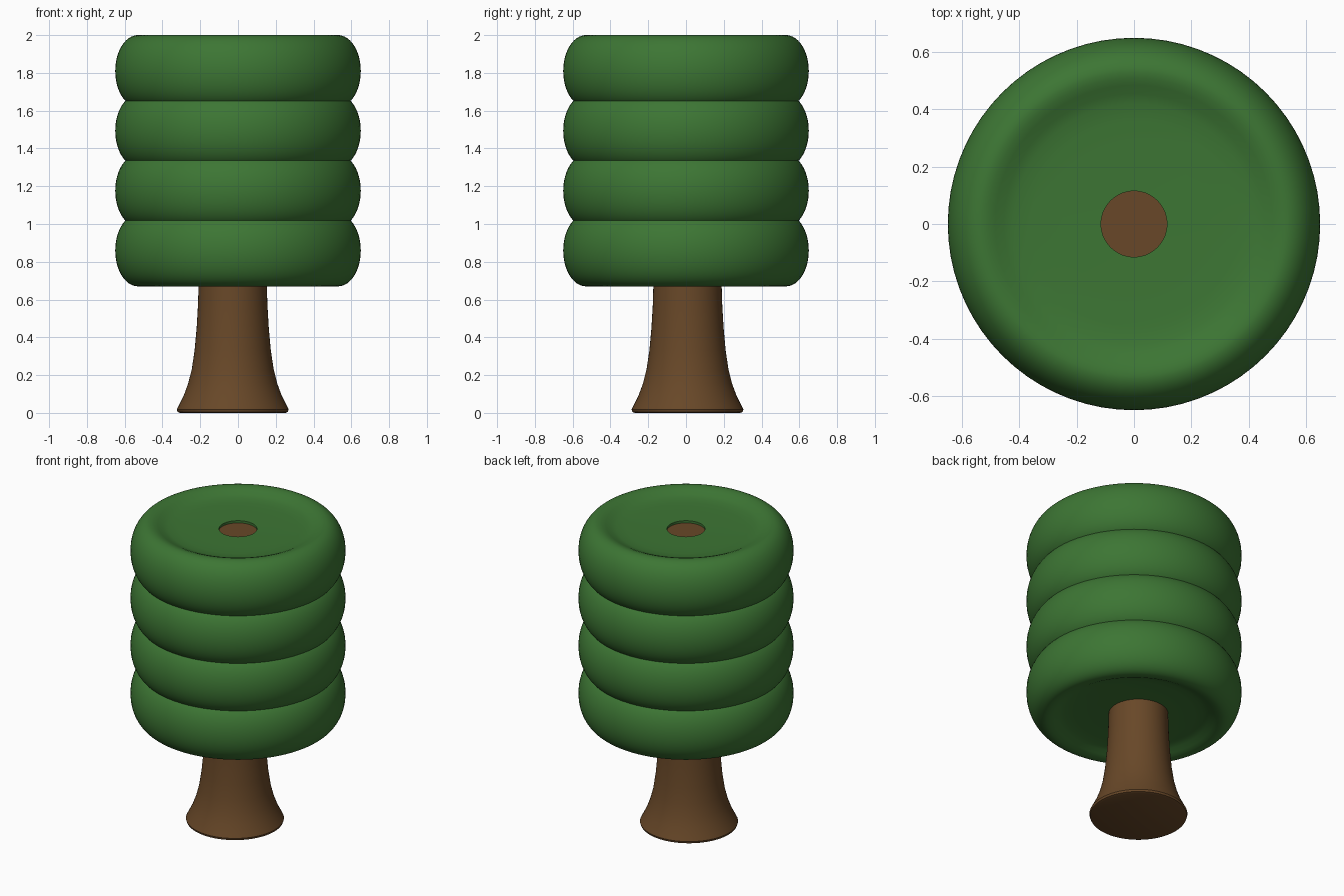
import bpy
import bmesh
import math

if "Cube" in bpy.data.objects:
    bpy.data.objects.remove(bpy.data.objects["Cube"])


def material(name, color):
    m = bpy.data.materials.new(name)
    m.diffuse_color = (*color, 1.0)
    m.use_nodes = True
    m.node_tree.nodes["Principled BSDF"].inputs["Base Color"].default_value = m.diffuse_color
    return m


leaf_green = material("leaf green", (0.046, 0.180, 0.034))
bark_brown = material("bark brown", (0.138, 0.064, 0.021))


def lathe(name, profile, mat, location, steps=72):
    """Spin an (r, z) profile, listed from top to bottom, around the z axis."""
    bm = bmesh.new()
    rings = []
    for r, z in profile:
        if r == 0:
            rings.append([bm.verts.new((0, 0, z))] * steps)
        else:
            rings.append([bm.verts.new((r * math.cos(2 * math.pi * i / steps),
                                        r * math.sin(2 * math.pi * i / steps), z))
                          for i in range(steps)])
    for a, b in zip(rings, rings[1:]):
        for i in range(steps):
            j = (i + 1) % steps
            corners = []
            for v in (a[i], b[i], b[j], a[j]):
                if v not in corners:
                    corners.append(v)
            bm.faces.new(corners)
    mesh = bpy.data.meshes.new(name)
    bm.to_mesh(mesh)
    bm.free()
    mesh.materials.append(mat)
    obj = bpy.data.objects.new(name, mesh)
    obj.location = location
    bpy.context.collection.objects.link(obj)
    bpy.ops.object.select_all(action='DESELECT')
    obj.select_set(True)
    bpy.context.view_layer.objects.active = obj
    bpy.ops.object.shade_smooth_by_angle(angle=math.radians(40))
    return obj


# Foliage layers: puffed rims, dished faces and a central hole for the trunk
HALF = 0.19
dish = [(0.115, 0.115), (0.115, 0.145), (0.25, 0.146), (0.36, 0.148),
        (0.42, 0.153), (0.455, 0.163), (0.485, 0.178), (0.51, 0.187)]
rim = [(0.53 + 0.12 * math.cos(math.radians(t)), HALF * math.sin(math.radians(t)))
       for t in range(90, -91, -6)]
layer = dish + rim + [(r, -z) for r, z in reversed(dish)]
for i in range(4):
    lathe(f"foliage_layer_{i + 1}", layer, leaf_green, (0, 0, 0.86 + i * 0.95 / 3))

# Trunk: flared at the foot, slightly off centre, its top showing in the hole
trunk = [(0, 1.94), (0.145, 1.94), (0.165, 1.3), (0.18, 0.7), (0.184, 0.57),
         (0.191, 0.45), (0.202, 0.33), (0.217, 0.23), (0.236, 0.155),
         (0.26, 0.09), (0.285, 0.04), (0.296, 0.018), (0.292, 0.005),
         (0.28, 0), (0, 0)]
lathe("trunk", trunk, bark_brown, (-0.028, 0.008, 0))
